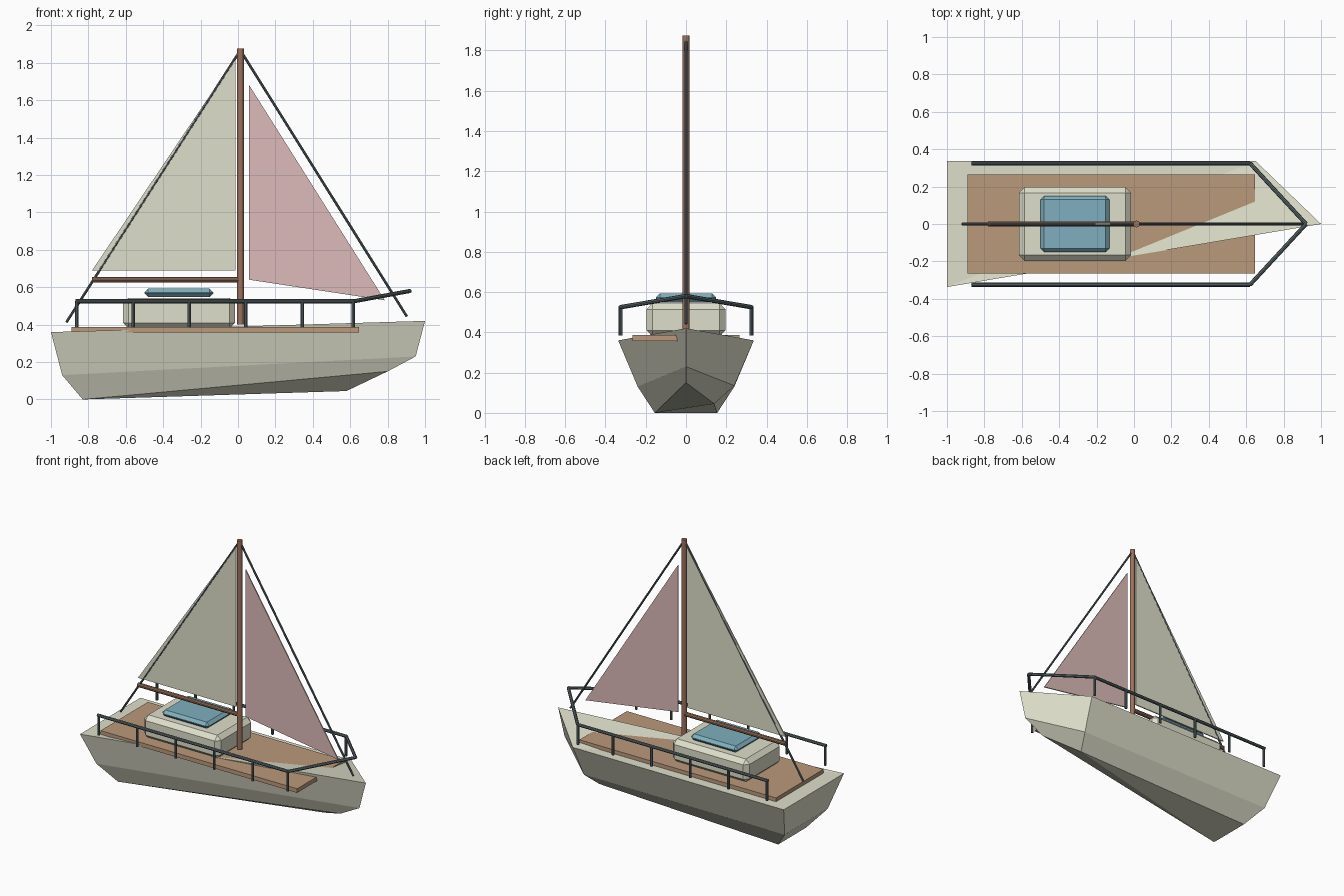
import bpy, bmesh, math
from mathutils import Vector

if "Cube" in bpy.data.objects:
    bpy.data.objects.remove(bpy.data.objects["Cube"])


def material(name, rgb):
    m = bpy.data.materials.new(name)
    m.diffuse_color = (*rgb, 1)
    m.use_nodes = True
    m.node_tree.nodes["Principled BSDF"].inputs["Base Color"].default_value = m.diffuse_color
    return m


CREAM = material("cream", (0.74, 0.74, 0.60))
PINK = material("faded_pink", (0.72, 0.50, 0.49))
DECK = material("deck_wood", (0.50, 0.32, 0.20))
WOOD = material("dark_wood", (0.33, 0.17, 0.11))
GLASS = material("blue_glass", (0.21, 0.43, 0.51))
METAL = material("grey_metal", (0.11, 0.145, 0.155))


def mesh_object(name, verts, faces, mat):
    me = bpy.data.meshes.new(name)
    me.from_pydata(verts, [], faces)
    me.materials.append(mat)
    bm = bmesh.new()
    bm.from_mesh(me)
    bmesh.ops.recalc_face_normals(bm, faces=bm.faces)
    bm.to_mesh(me)
    bm.free()
    ob = bpy.data.objects.new(name, me)
    bpy.context.collection.objects.link(ob)
    return ob


def box(name, lo, hi, mat, bevel=0):
    bpy.ops.mesh.primitive_cube_add(size=1, location=[(a + b) / 2 for a, b in zip(lo, hi)])
    ob = bpy.context.object
    ob.name = name
    ob.data.transform(Vector((0, 0, 0)).to_track_quat('Z', 'Y').to_matrix().to_4x4().Identity(4))
    for v in ob.data.vertices:
        v.co = [c * (b - a) for c, a, b in zip(v.co, lo, hi)]
    ob.data.materials.append(mat)
    if bevel:
        mod = ob.modifiers.new("bevel", 'BEVEL')
        mod.width = bevel
        mod.segments = 1
    return ob


def rod(name, p, q, r, mat, sides=8):
    p, q = Vector(p), Vector(q)
    d = q - p
    bpy.ops.mesh.primitive_cylinder_add(vertices=sides, radius=r, depth=d.length,
                                        location=(p + q) / 2,
                                        rotation=d.to_track_quat('Z', 'Y').to_euler())
    ob = bpy.context.object
    ob.name = name
    ob.data.materials.append(mat)
    return ob


def sail(name, pts, mat, t=0.004):
    verts = [(x, y, z) for y in (-t, t) for x, z in pts]
    faces = [(0, 1, 2), (3, 4, 5)] + [(i, (i + 1) % 3, (i + 1) % 3 + 3, i + 3) for i in range(3)]
    return mesh_object(name, verts, faces, mat)


# Hull: three levels, each front stern, back stern, back shoulder, bow
# (the front side runs straight from stern to bow)
levels = [
    [(-1, -0.337, 0.36), (-1, 0.337, 0.36), (0.65, 0.337, 0.36), (1, 0, 0.42)],
    [(-0.94, -0.24, 0.13), (-0.94, 0.24, 0.13), (0.63, 0.24, 0.135), (0.95, 0, 0.23)],
    [(-0.83, -0.155, 0), (-0.83, 0.155, 0), (0.58, 0.14, 0.045), (0.80, 0, 0.15)],
]
faces = [(0, 1, 2), (0, 2, 3), (8, 10, 9), (8, 11, 10)]
for k in (0, 4):
    for i in range(4):
        j = (i + 1) % 4
        faces.append((k + i, k + j, k + j + 4, k + i + 4))
mesh_object("hull", sum(levels, []), faces, CREAM)

# Deck, cabin and hatch
box("deck", (-0.89, -0.265, 0.358), (0.648, 0.265, 0.387), DECK)
box("cabin", (-0.615, -0.197, 0.38), (-0.015, 0.197, 0.543), CREAM, 0.03)
box("hatch", (-0.5, -0.15, 0.548), (-0.132, 0.15, 0.592), GLASS, 0.02)

# Mast and boom
rod("mast", (0.013, 0, 0.40), (0.013, 0, 1.875), 0.018, WOOD, 12)
rod("boom", (-0.78, 0, 0.64), (0.01, 0, 0.64), 0.015, WOOD, 10)

# Sails
sail("main_sail", [(-0.78, 0.69), (-0.013, 0.69), (-0.013, 1.83)], CREAM)
sail("jib_sail", [(0.06, 0.64), (0.785, 0.53), (0.06, 1.68)], PINK)

# Stays
rod("back_stay", (0.005, 0, 1.855), (-0.918, 0, 0.412), 0.007, METAL)
rod("fore_stay", (0.02, 0, 1.855), (0.903, 0, 0.443), 0.007, METAL)

# Railings on both sides
for side, s in (("front", -1), ("back", 1)):
    y = 0.325 * s
    rod(side + "_rail", (-0.87, y, 0.525), (0.62, y, 0.525), 0.011, METAL)
    rod(side + "_bow_rail", (0.62, y, 0.525), (0.92, 0, 0.58), 0.011, METAL)
    for i, x in enumerate((-0.862, -0.56, -0.26, 0.042, 0.343, 0.617)):
        rod(f"{side}_post_{i + 1}", (x, y, 0.385), (x, y, 0.525), 0.009, METAL)
